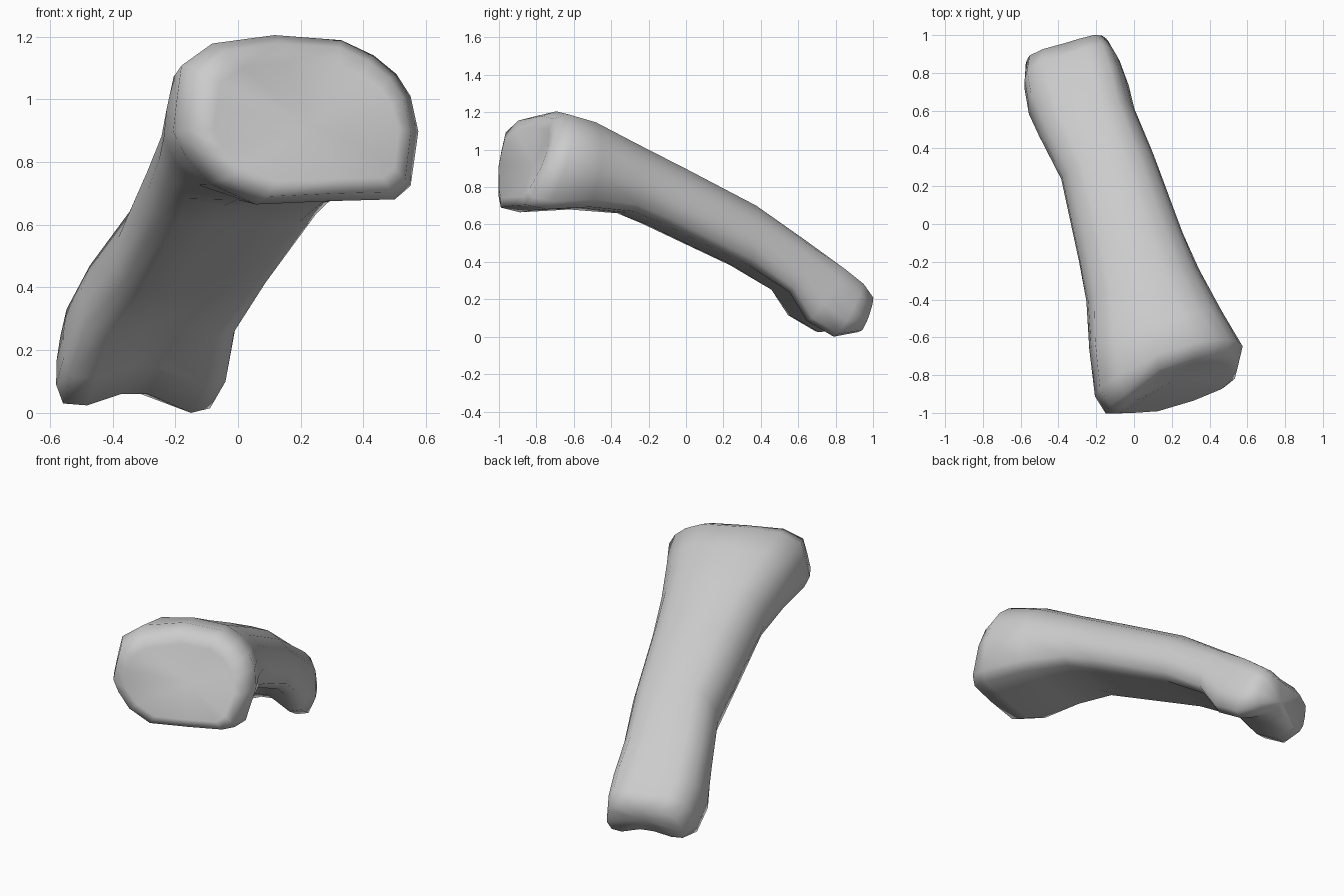
import bpy, bmesh
from mathutils import Vector

if "Cube" in bpy.data.objects:
    bpy.data.objects.remove(bpy.data.objects["Cube"])

# Cross-section profiles: s across (-1..1), t from underside (0) to top (1)
BASE = [(-1, .43), (-.96, .62), (-.91, .82), (-.64, .95), (-.1, 1), (.44, .97), (.69, .88), (.86, .77),
        (.96, .64), (1, .43), (.9, .11), (.76, .03), (.25, .02), (-.37, 0), (-.72, .12), (-.91, .29)]
SHAFT = [(-1, .35), (-.97, .55), (-.8, .8), (-.5, .95), (0, 1), (.4, .97), (.7, .85), (.88, .7),
         (.97, .52), (1, .35), (.93, .12), (.7, .02), (.25, 0), (-.3, 0), (-.7, .02), (-.93, .12)]
HEAD = [(-1, .3), (-.95, .55), (-.85, .82), (-.5, .98), (0, .96), (.4, .98), (.75, .94), (.9, .75),
        (.97, .5), (1, .3), (.9, .05), (.65, 0), (.15, .2), (-.2, .2), (-.65, .08), (-.95, .1)]

# Stations: top (v, z), bottom (v, z), width limits, profile mix (0 base, 1 shaft, 2 head),
# forward lean of the upper left corner
STATIONS = [
    ((-.79, 1.12), (-.96, .74), -.35, .28, 0, .13),
    ((-.765, 1.18), (-.95, .69), -.42, .325, 0, .125),
    ((-.69, 1.205), (-.85, .665), -.45, .375, 0, .09),
    ((-.53, 1.16), (-.60, .68), -.41, .32, .2, 0),
    ((-.30, 1.045), (-.34, .66), -.355, .265, .6, 0),
    ((.00, .90), (-.18, .60), -.335, .235, 1, 0),
    ((.38, .71), (.31, .375), -.305, .2, 1, 0),
    ((.66, .525), (.55, .235), -.355, .17, 1.5, 0),
    ((.86, .385), (.65, .085), -.375, .175, 2, 0),
    ((.97, .30), (.80, .0), -.36, .165, 2, 0),
    ((1.025, .22), (.945, .025), -.32, .135, 2, 0),
]


def place(u, v, z):
    # Skewed long axis of the bone, seen from above
    return Vector((.961 * u - .275 * v, .275 * u + .961 * v, z))


def profile(mix):
    a, b = (BASE, SHAFT) if mix < 1 else (SHAFT, HEAD)
    f = mix if mix < 1 else mix - 1
    return [Vector(p).lerp(Vector(q), f) for p, q in zip(a, b)]


bm = bmesh.new()
rings = []
for (tv, tz), (bv, bz), u0, u1, mix, lean in STATIONS:
    ring = []
    for s, t in profile(mix):
        u = (u0 + u1) / 2 + s * (u1 - u0) / 2
        # Upper left corner and lower lip push forward on the base
        v = bv + (tv - bv) * t - lean * t * max(0, -s) - lean * .25 * (1 - s * s) * (1 - t)
        ring.append(bm.verts.new(place(u, v, bz + (tz - bz) * t)))
    rings.append(ring)

# Skin between stations
n = len(BASE)
for a, b in zip(rings, rings[1:]):
    for i in range(n):
        j = (i + 1) % n
        bm.faces.new((a[i], a[j], b[j], b[i]))

# Shallow socket at the base, shallow groove at the head
for ring, centre in ((rings[0], place(0, -.85, .92)), (rings[-1], place(-.09, .97, .13))):
    c = bm.verts.new(centre)
    for i in range(n):
        bm.faces.new((ring[i], ring[(i + 1) % n], c))

bmesh.ops.recalc_face_normals(bm, faces=bm.faces[:])
mesh = bpy.data.meshes.new("finger_bone")
bm.to_mesh(mesh)
bm.free()
bone = bpy.data.objects.new("finger_bone", mesh)
bpy.context.collection.objects.link(bone)
for p in mesh.polygons:
    p.use_smooth = True
